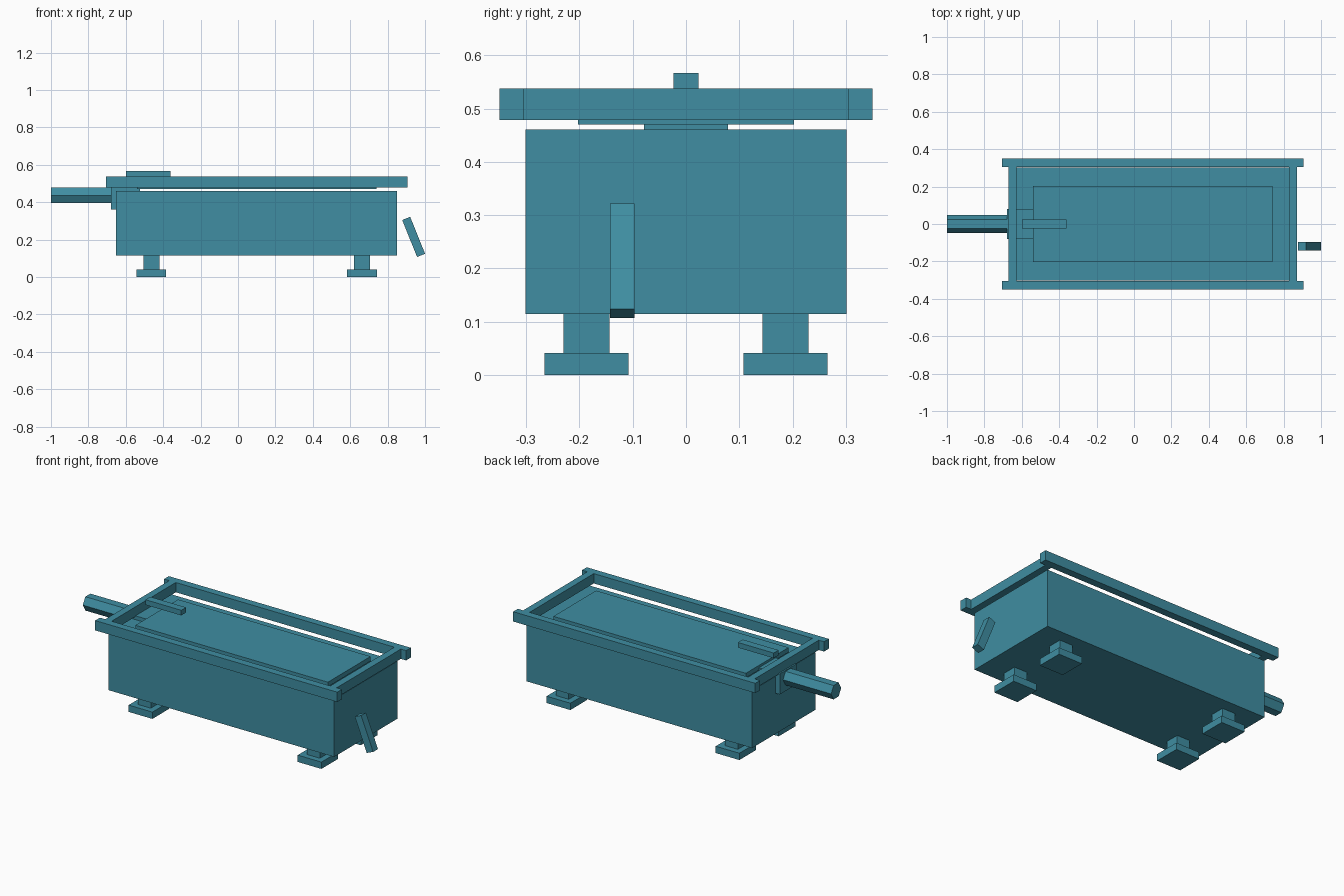
import bpy, math

if "Cube" in bpy.data.objects:
    bpy.data.objects.remove(bpy.data.objects["Cube"])

teal = bpy.data.materials.new("teal")
teal.diffuse_color = (0.05, 0.27, 0.36, 1)
teal.use_nodes = True
teal.node_tree.nodes["Principled BSDF"].inputs["Base Color"].default_value = teal.diffuse_color


def finish(ob, name):
    ob.name = name
    ob.data.materials.append(teal)
    return ob


def box(name, x, y, z):
    """Axis-aligned box from (min, max) ranges."""
    bpy.ops.mesh.primitive_cube_add(size=1, location=[(a + b) / 2 for a, b in (x, y, z)])
    ob = bpy.context.object
    ob.scale = [b - a for a, b in (x, y, z)]
    bpy.ops.object.transform_apply(location=False, rotation=False, scale=True)
    return finish(ob, name)


CX = 0.1  # centre of the body along x

# Main body and raised top panel
box("body", (CX - 0.751, CX + 0.751), (-0.301, 0.301), (0.115, 0.461))
box("top_panel", (-0.541, 0.741), (-0.203, 0.203), (0.47, 0.498))

# Rail frame: long side rails overhang the end rails
for s, side in ((-1, "front"), (1, "back")):
    y = sorted((s * 0.305, s * 0.35))
    box(f"{side}_rail", (CX - 0.806, CX + 0.806), y, (0.479, 0.538))
for s, side in ((-1, "left"), (1, "right")):
    x = sorted((CX + s * 0.728, CX + s * 0.771))
    box(f"{side}_rail", x, (-0.305, 0.305), (0.479, 0.538))

# Feet: post on a wide pad
for sx, end in ((-1, "left"), (1, "right")):
    for sy, side in ((-1, "front"), (1, "back")):
        fx, fy = CX + sx * 0.563, sy * 0.187
        box(f"{side}_{end}_foot_post", (fx - 0.043, fx + 0.043), (fy - 0.043, fy + 0.043), (0.04, 0.115))
        box(f"{side}_{end}_foot_pad", (fx - 0.079, fx + 0.079), (fy - 0.079, fy + 0.079), (0, 0.041))

# Left end: mounting block, hexagonal barrel and sight bar above
box("barrel_block", (-0.68, -0.523), (-0.079, 0.079), (0.36, 0.484))
bpy.ops.mesh.primitive_cylinder_add(vertices=6, radius=0.048, depth=0.33,
                                    location=(-0.835, 0, 0.437),
                                    rotation=(0, math.pi / 2, 0))
barrel = finish(bpy.context.object, "barrel")
box("top_bar", (-0.6, -0.362), (-0.023, 0.023), (0.536, 0.567))

# Right end: tilted lever
lever = box("lever", (0.916, 0.962), (-0.143, -0.097), (0.108, 0.321))
lever.rotation_euler.y = -math.radians(22)
